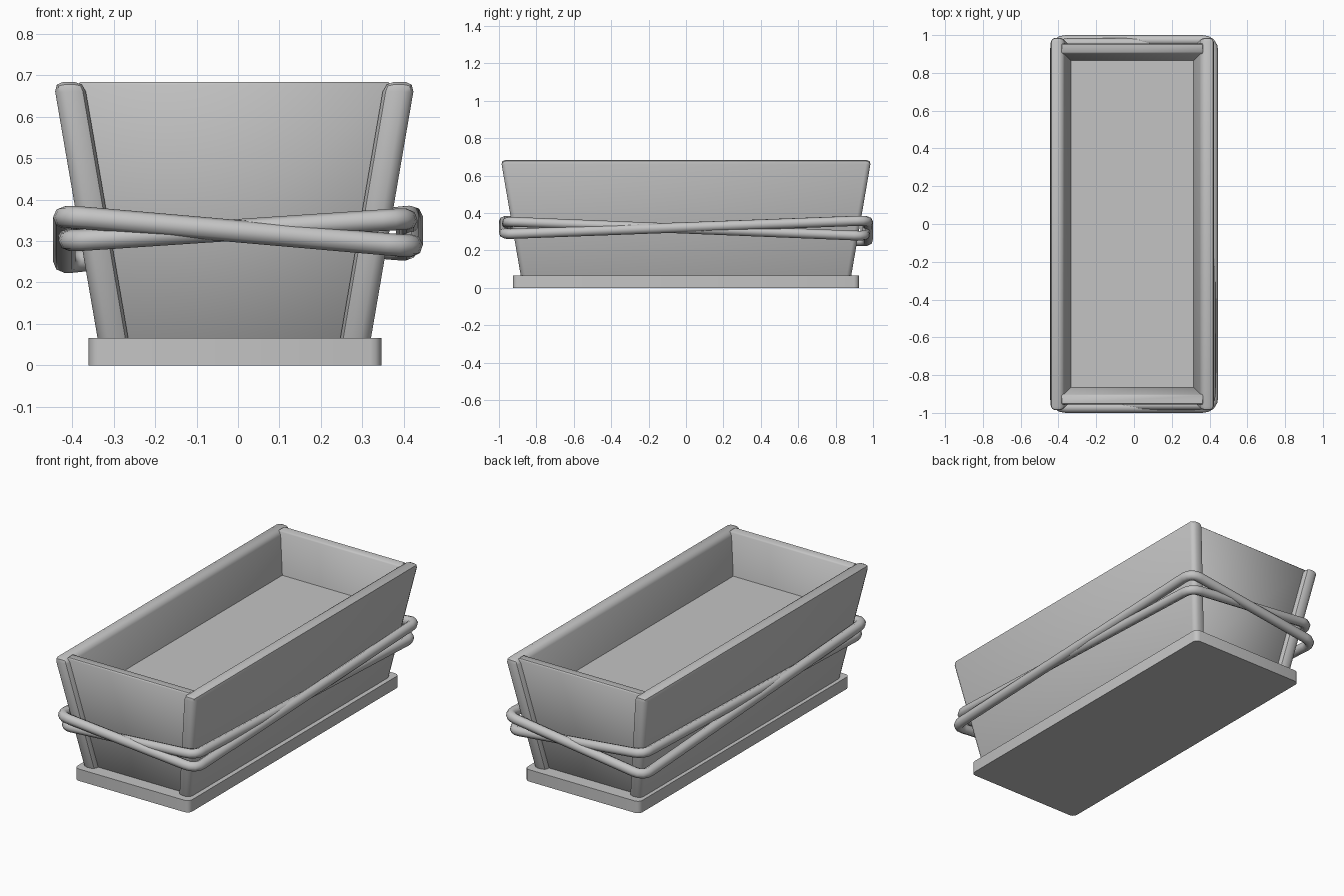
import bpy, bmesh, math
from mathutils import Vector

cube = bpy.data.objects.get("Cube")
if cube:
    bpy.data.objects.remove(cube)

grey = bpy.data.materials.new("plain_grey")
grey.use_nodes = True
colour = (0.55, 0.55, 0.55, 1)
grey.diffuse_color = colour
grey.node_tree.nodes["Principled BSDF"].inputs["Base Color"].default_value = colour

MID_X = -0.009   # box centre line
LEAN = 0.172     # outward lean of the walls per unit height
TOP = 0.684


def activate(obj):
    bpy.ops.object.select_all(action='DESELECT')
    obj.select_set(True)
    bpy.context.view_layer.objects.active = obj


def block(name, bottom, top, bevel=0, segments=2, upright_only=False):
    """Six-sided block between two (x0, x1, y0, y1, z) rectangles."""
    bm = bmesh.new()
    rings = [[bm.verts.new((x, y, z)) for x, y in
              ((x0, y0), (x1, y0), (x1, y1), (x0, y1))]
             for x0, x1, y0, y1, z in (bottom, top)]
    for ring in rings:
        bm.faces.new(ring)
    for i in range(4):
        j = (i + 1) % 4
        bm.faces.new((rings[0][i], rings[0][j], rings[1][j], rings[1][i]))
    if bevel:
        edges = [e for e in bm.edges if not upright_only
                 or abs(e.verts[0].co.z - e.verts[1].co.z) > 0.01]
        bmesh.ops.bevel(bm, geom=edges, offset=bevel, segments=segments,
                        profile=0.5, affect='EDGES')
    bmesh.ops.recalc_face_normals(bm, faces=bm.faces)
    mesh = bpy.data.meshes.new(name)
    bm.to_mesh(mesh)
    bm.free()
    obj = bpy.data.objects.new(name, mesh)
    bpy.context.collection.objects.link(obj)
    mesh.materials.append(grey)
    activate(obj)
    bpy.ops.object.shade_smooth_by_angle(angle=math.radians(46))
    return obj


# Base board with rounded corners
block("base_board", (-0.36, 0.346, -0.925, 0.925, 0),
      (-0.36, 0.346, -0.925, 0.925, 0.066), 0.027, 3, True)

FOOT = 0.03
drop = LEAN * (TOP - FOOT)

# Long side walls, leaning out, with rounded edges
for side, name in ((-1, "right_wall"), (1, "left_wall")):
    rects = []
    for inset, z in ((drop, FOOT), (0, TOP)):
        xs = sorted(MID_X + side * (x - inset) for x in (0.362, 0.436))
        rects.append((*xs, -0.99 + inset, 0.99 - inset, z))
    block(name, *rects, 0.024)

# Short end walls held between the side walls
for side, name in ((-1, "front_wall"), (1, "back_wall")):
    rects = []
    for inset, z in ((drop, FOOT), (0, TOP)):
        ys = sorted(side * (y - inset) for y in (0.903, 0.957))
        half = 0.378 - inset
        rects.append((MID_X - half, MID_X + half, *ys, z))
    block(name, *rects, 0.007, 1)

# Raised inner floor
block("inner_floor", (MID_X - 0.34, MID_X + 0.34, -0.875, 0.875, 0.44),
      (MID_X - 0.34, MID_X + 0.34, -0.875, 0.875, 0.46))


def rope(name, x, y, heights, radius):
    """Closed rope round the box; heights are given at the four corners."""
    spots = ((-x, -y), (x, -y), (x, y), (-x, y))
    corners = [Vector((*s, h)) for s, h in zip(spots, heights)]
    path = []
    for i, c in enumerate(corners):
        a = c + (corners[i - 1] - c).normalized() * 0.06
        b = c + (corners[(i + 1) % 4] - c).normalized() * 0.06
        for k in range(5):
            t = k / 4
            path.append(a * (1 - t) ** 2 + c * 2 * t * (1 - t) + b * t * t)
    curve = bpy.data.curves.new(name, 'CURVE')
    curve.dimensions = '3D'
    curve.bevel_depth = radius
    curve.bevel_resolution = 2
    spline = curve.splines.new('POLY')
    spline.points.add(len(path) - 1)
    for point, co in zip(spline.points, path):
        point.co = (*co, 1)
    spline.use_cyclic_u = True
    curve.materials.append(grey)
    obj = bpy.data.objects.new(name, curve)
    bpy.context.collection.objects.link(obj)
    activate(obj)
    bpy.ops.object.convert(target='MESH')
    bpy.ops.object.shade_smooth()


# Two ropes crossing on every side
rope("outer_rope", 0.419, 0.973, (0.36, 0.287, 0.36, 0.247), 0.027)
rope("inner_rope", 0.407, 0.958, (0.30, 0.354, 0.277, 0.358), 0.026)
